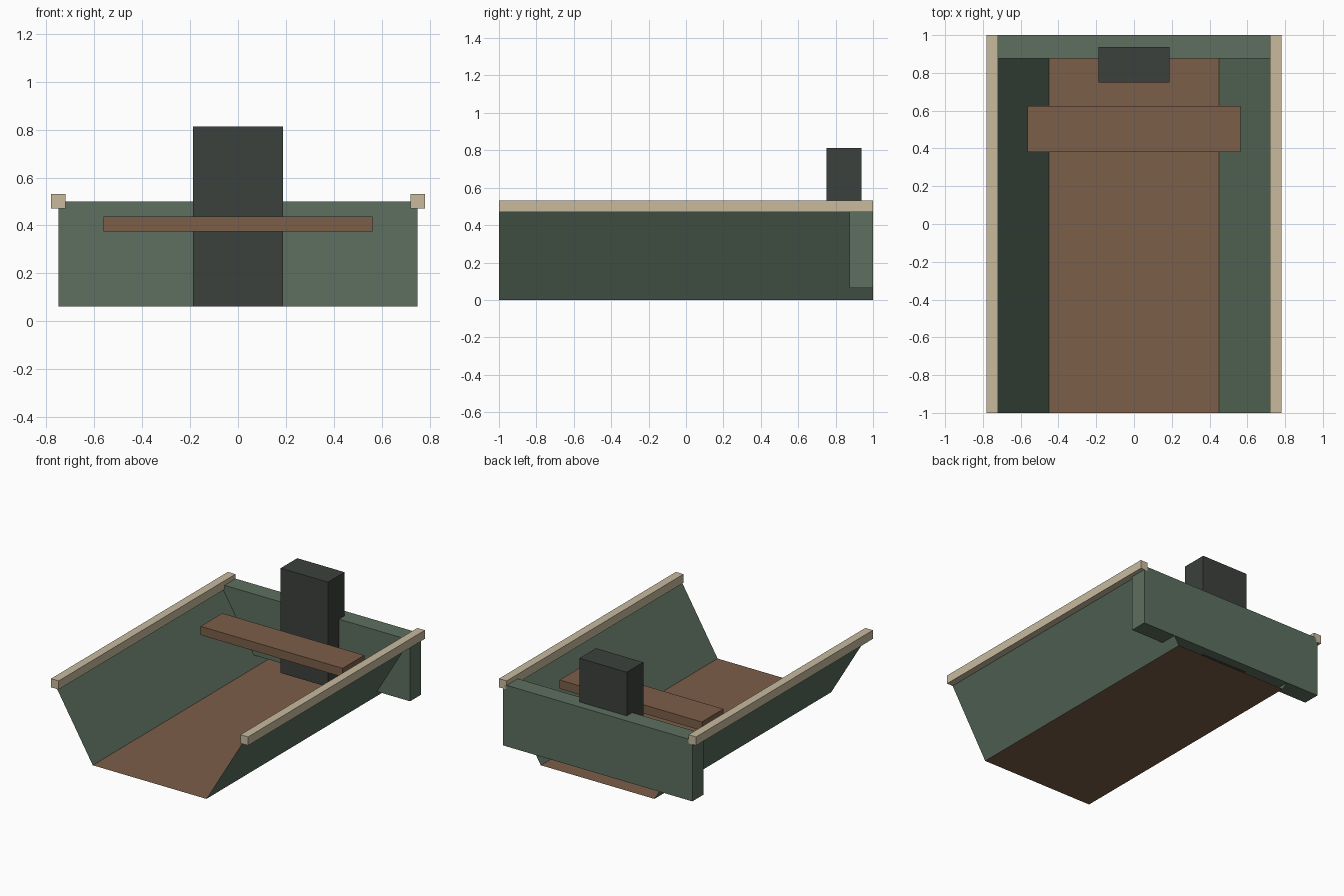
import bpy
import bmesh

cube = bpy.data.objects.get("Cube")
if cube:
    bpy.data.objects.remove(cube, do_unlink=True)


def material(name, rgb):
    """Flat material from 0-255 sRGB values, stored as linear."""
    lin = [((c / 255 + 0.055) / 1.055) ** 2.4 for c in rgb]
    mat = bpy.data.materials.new(name)
    mat.use_nodes = True
    mat.diffuse_color = (*lin, 1)
    bsdf = next(n for n in mat.node_tree.nodes if n.type == 'BSDF_PRINCIPLED')
    bsdf.inputs["Base Color"].default_value = (*lin, 1)
    bsdf.inputs["Roughness"].default_value = 0.8
    return mat


GREEN = material("hull green", (93, 112, 95))
BROWN = material("wood brown", (123, 94, 73))
CREAM = material("rail cream", (200, 186, 158))
DARK = material("motor charcoal", (60, 65, 60))


def finish(name, bm, *mats):
    mesh = bpy.data.meshes.new(name)
    bm.to_mesh(mesh)
    bm.free()
    for mat in mats:
        mesh.materials.append(mat)
    obj = bpy.data.objects.new(name, mesh)
    bpy.context.collection.objects.link(obj)
    return obj


def box(name, mat, x, y, z):
    """Box spanning the (min, max) pair on each axis."""
    bm = bmesh.new()
    bmesh.ops.create_cube(bm, size=1)
    for v in bm.verts:
        for i, (lo, hi) in enumerate((x, y, z)):
            v.co[i] = hi if v.co[i] > 0 else lo
    return finish(name, bm, mat)


# Open hull: thin sheet of two sloping sides and a flat floor
profile = [(-0.75, 0.5), (-0.45, 0), (0.45, 0), (0.75, 0.5)]
bm = bmesh.new()
front, back = [[bm.verts.new((x, y, z)) for x, z in profile] for y in (-1, 1)]
for i in range(3):
    face = bm.faces.new((front[i], front[i + 1], back[i + 1], back[i]))
    face.material_index = 1 if i == 1 else 0
finish("hull", bm, GREEN, BROWN)

# Rails along the top edges of the sides
for side, x in (("left", (0.72, 0.78)), ("right", (-0.78, -0.72))):
    box(side + "_rail", CREAM, x, (-1, 1), (0.47, 0.532))

# Stern board, bench and motor
box("transom", GREEN, (-0.75, 0.75), (0.875, 1), (0.0625, 0.5))
box("bench_seat", BROWN, (-0.5625, 0.5625), (0.38, 0.625), (0.375, 0.4375))
box("motor", DARK, (-0.1875, 0.1875), (0.75, 0.9375), (0.0625, 0.8125))
